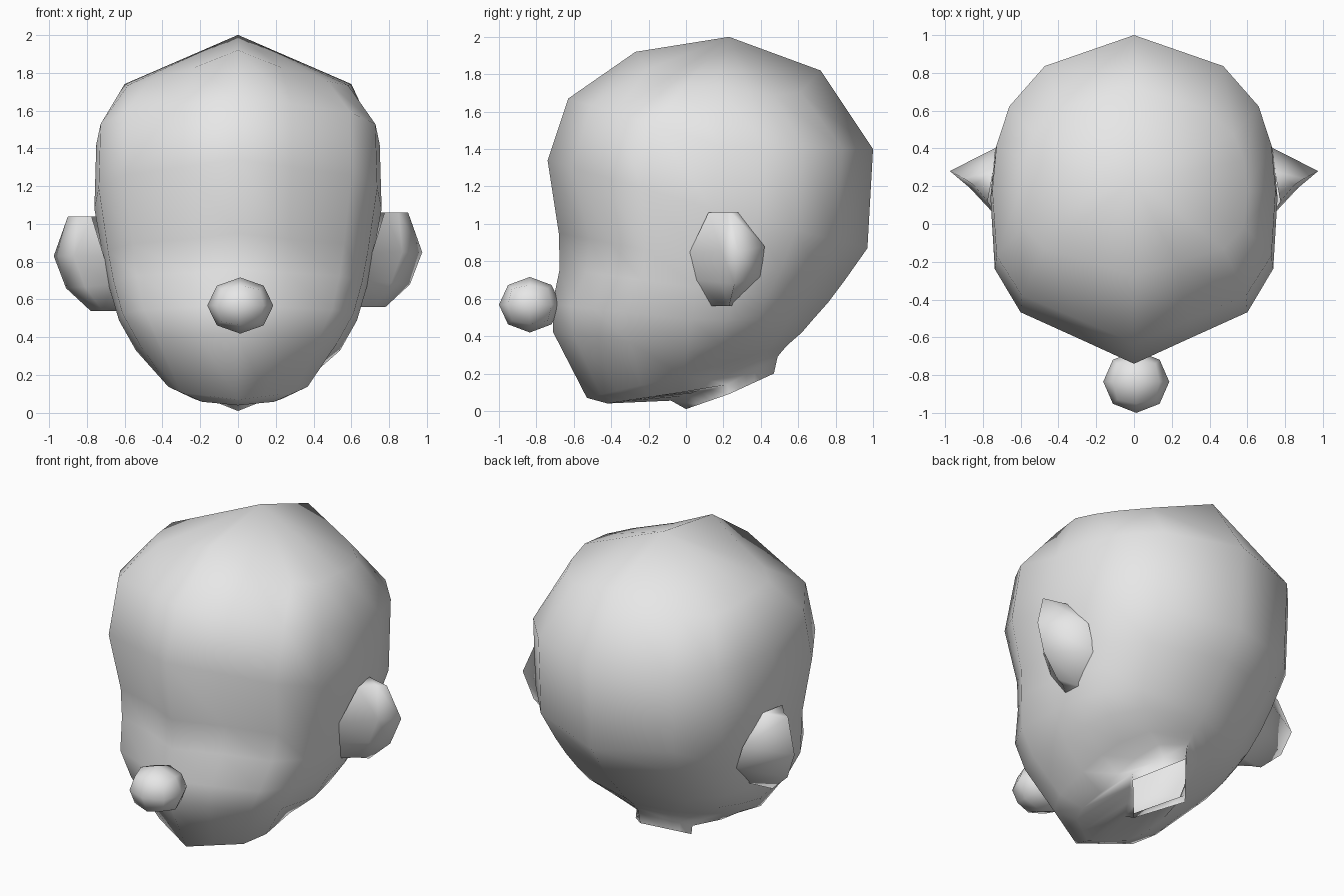
import bpy
import bmesh
from mathutils import Vector

cube = bpy.data.objects.get("Cube")
if cube:
    bpy.data.objects.remove(cube)

grey = bpy.data.materials.new("light_grey")
grey.use_nodes = True
grey.diffuse_color = (0.8, 0.8, 0.8, 1)
grey.node_tree.nodes["Principled BSDF"].inputs["Base Color"].default_value = (0.8, 0.8, 0.8, 1)


def finish(name, bm):
    bmesh.ops.recalc_face_normals(bm, faces=bm.faces)
    for face in bm.faces:
        face.smooth = True
    mesh = bpy.data.meshes.new(name)
    bm.to_mesh(mesh)
    bm.free()
    mesh.materials.append(grey)
    obj = bpy.data.objects.new(name, mesh)
    bpy.context.collection.objects.link(obj)


def bridge(bm, a, b, closed=True):
    n = len(a)
    for i in range(n if closed else n - 1):
        j = (i + 1) % n
        bm.faces.new((a[i], a[j], b[j], b[i]))


# Head: tilted rings, each set by its front (y, z), side (x, y, z), back (y, z) and cheek fullness
HEAD = [
    ((-.27, 1.92), (.60, .18, 1.74), (.72, 1.82), 1.0),
    ((-.63, 1.67), (.75, .18, 1.42), (1.0, 1.40), 1.0),
    ((-.74, 1.34), (.76, .14, 1.08), (.97, .87), 1.0),
    ((-.68, .95), (.71, .10, .80), (.85, .70), .93),
    ((-.675, .76), (.68, .06, .66), (.76, .58), .95),
    ((-.715, .57), (.63, .03, .49), (.68, .49), 1.02),
    ((-.71, .42), (.54, .01, .33), (.62, .42), 1.0),
    ((-.53, .07), (.38, -.02, .19), (.54, .35), 1.0),
    ((-.42, .04), (.24, -.02, .10), (.51, .315), 1.0),
]
# Neck: short slanted stub, diamond shaped and open at the end
NECK = [
    ((-.08, .055), (.20, .22, .14), (.49, .29), 1.0),
    ((0, .01), (.20, .23, .09), (.47, .20), 1.0),
]
FRONT = [(0, 1), (.38, .85), (.79, .69), (.97, .43)]
BACK = [(1, 0), (.97, .29), (.88, .54), (.63, .80), (0, 1)]


def ring_points(front, side, back, full, droop=0, diamond=False):
    half = []
    for end, shape in ((front, FRONT), (back, BACK)):
        for u, v in shape:
            if diamond:
                u, v = u / (u + v), v / (u + v)
            elif end is front and v < 1:
                v *= full
            half.append((u * side[0], side[1] + (end[0] - side[1]) * v,
                         side[2] + (end[1] - side[2]) * v - droop * u * v))
    return half + [(-x, y, z) for x, y, z in half[-2:0:-1]]


bm = bmesh.new()
outlines = [ring_points(*r, droop=.2 if i == 0 else 0) for i, r in enumerate(HEAD)]
outlines += [ring_points(*r, diamond=True) for r in NECK]
rings = [[bm.verts.new(p) for p in outline] for outline in outlines]
for a, b in zip(rings, rings[1:]):
    bridge(bm, a, b)
crown = bm.verts.new((0, .23, 2.0))
for a, b in zip(rings[0], rings[0][1:] + rings[0][:1]):
    bm.faces.new((a, b, crown))
finish("head", bm)

# Ears: wedges flaring backwards, blending into the cheek and the back of the head
RIM = [(.90, .24, 1.06), (.975, .28, .85), (.91, .26, .68), (.78, .23, .56)]
ROOT = [(.775, .12, 1.06), (.71, .02, .85), (.66, .03, .70), (.62, .12, .56)]
REAR = [(.745, .28, 1.06), (.70, .42, .88), (.64, .40, .72), (.59, .25, .56)]
for name, sign, drop in (("left_ear", 1, 0), ("right_ear", -1, .02)):
    bm = bmesh.new()
    cup_line = [Vector(a).lerp(Vector(b), .6) + Vector((0, .015, 0)) for a, b in zip(ROOT, RIM)]
    root, cup, rim, rear = [
        [bm.verts.new((sign * x, y, z - drop)) for x, y, z in line]
        for line in (ROOT, cup_line, RIM, REAR)]
    bridge(bm, root, cup, False)
    bridge(bm, cup, rim, False)
    bridge(bm, rim, rear, False)
    for i in (0, -1):
        bm.faces.new((root[i], cup[i], rim[i], rear[i]))
    finish(name, bm)

# Nose: round eight-sided ball
bm = bmesh.new()
bmesh.ops.create_cube(bm, size=.2)
bmesh.ops.subdivide_edges(bm, edges=bm.edges[:], cuts=1, use_grid_fill=True)
for v in bm.verts:
    ball = v.co.normalized() * .165
    v.co = Vector((ball.x * 1.06, ball.y, ball.z * .9)) + Vector((.012, -.835, .568))
finish("nose", bm)
